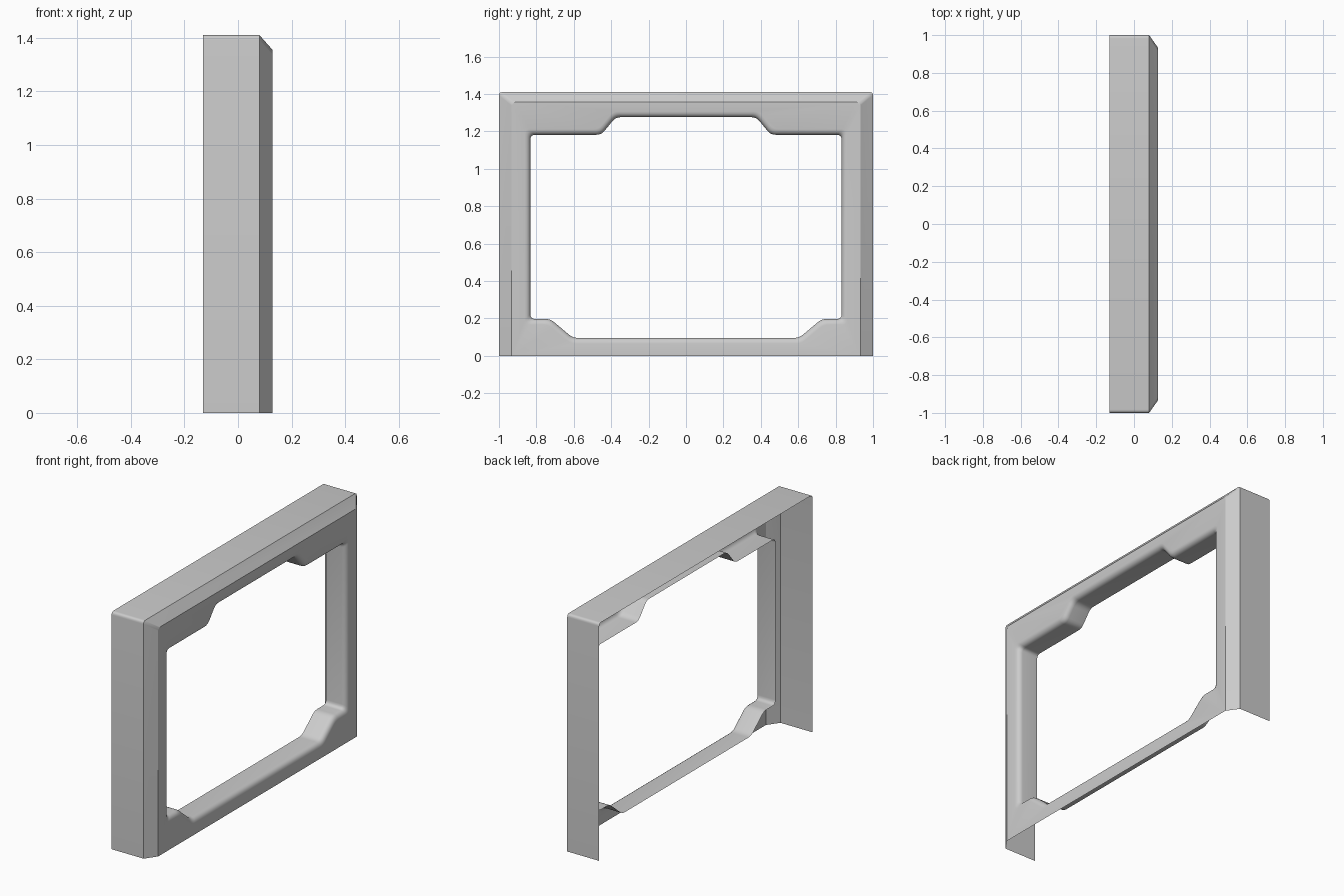
import bpy, bmesh, math
from mathutils import Vector

if "Cube" in bpy.data.objects:
    bpy.data.objects.remove(bpy.data.objects["Cube"])

BACK, SHOULDER, FRONT = -0.13, 0.08, 0.128
RIM_BACK, RIM_R = -0.005, 0.03


def mirrored(half):
    """Complete a half profile (y < 0) with its mirror image."""
    return [Vector(p) for p in half] + [Vector((-y, z)) for y, z in reversed(half)]


def grow(pts, d):
    """Mitred outward offset of a closed clockwise outline."""
    out = []
    for i, p in enumerate(pts):
        a = (p - pts[i - 1]).normalized()
        b = (pts[(i + 1) % len(pts)] - p).normalized()
        n1, n2 = Vector((-a.y, a.x)), Vector((-b.y, b.x))
        out.append(p + (n1 + n2) * d / (1 + n1.dot(n2)))
    return out


def soften(pts, cut, seg=4, closed=True):
    """Round the corners of an outline."""
    out = []
    for i, p in enumerate(pts):
        if not closed and i in (0, len(pts) - 1):
            out.append(p)
            continue
        a = p + (pts[i - 1] - p).normalized() * cut
        b = p + (pts[(i + 1) % len(pts)] - p).normalized() * cut
        for k in range(seg + 1):
            t = k / seg
            out.append(a * (1 - t) ** 2 + p * 2 * t * (1 - t) + b * t * t)
    return out


def add_loop(bm, pts, x):
    return [bm.verts.new((x, p.x, p.y)) for p in pts]


def skin(bm, a, b, closed):
    n = len(a)
    for i in range(n if closed else n - 1):
        j = (i + 1) % n
        bm.faces.new((a[i], a[j], b[j], b[i]))


bm = bmesh.new()

# Outer walls and chamfer, open at the bottom and back
outer = []
for x, dy, dz in ((BACK, 0, 0), (SHOULDER, 0, 0), (FRONT, 0.068, 0.054)):
    arch = mirrored([(-1 + dy, 0), (-1 + dy, 1.41 - dz)])
    outer.append(add_loop(bm, soften(arch, 0.018, closed=False), x))
for a, b in zip(outer, outer[1:]):
    skin(bm, a, b, False)

# Stepped opening with a rounded lip, turned back into the frame
opening = mirrored([(-0.605, 0.096), (-0.725, 0.197), (-0.832, 0.197),
                    (-0.832, 1.182), (-0.453, 1.182), (-0.376, 1.276)])
lip = [(FRONT - RIM_R * (1 - math.cos(k * math.pi / 8)),
        RIM_R * (1 - math.sin(k * math.pi / 8))) for k in range(5)]
rings = [add_loop(bm, soften(grow(opening, d), 0.026), x)
         for x, d in lip + [(RIM_BACK, 0)]]
for a, b in zip(rings, rings[1:]):
    skin(bm, a, b, True)

# Flat front face between the outer edge and the opening
border = outer[-1]
edges = [bm.edges.get((a, b)) for a, b in zip(border, border[1:])]
edges.append(bm.edges.new((border[0], border[-1])))
ring = rings[0]
edges += [bm.edges.get((ring[i - 1], ring[i])) for i in range(len(ring))]
bmesh.ops.triangle_fill(bm, edges=edges, use_beauty=True, normal=(1, 0, 0))

bmesh.ops.recalc_face_normals(bm, faces=bm.faces)
if sum(f.normal.x * f.calc_area() for f in bm.faces) < 0:
    bmesh.ops.reverse_faces(bm, faces=bm.faces)

mesh = bpy.data.meshes.new("bezel_frame")
bm.to_mesh(mesh)
bm.free()
frame = bpy.data.objects.new("bezel_frame", mesh)
bpy.context.collection.objects.link(frame)
bpy.context.view_layer.objects.active = frame
frame.select_set(True)
bpy.ops.object.shade_smooth_by_angle(angle=math.radians(32))
